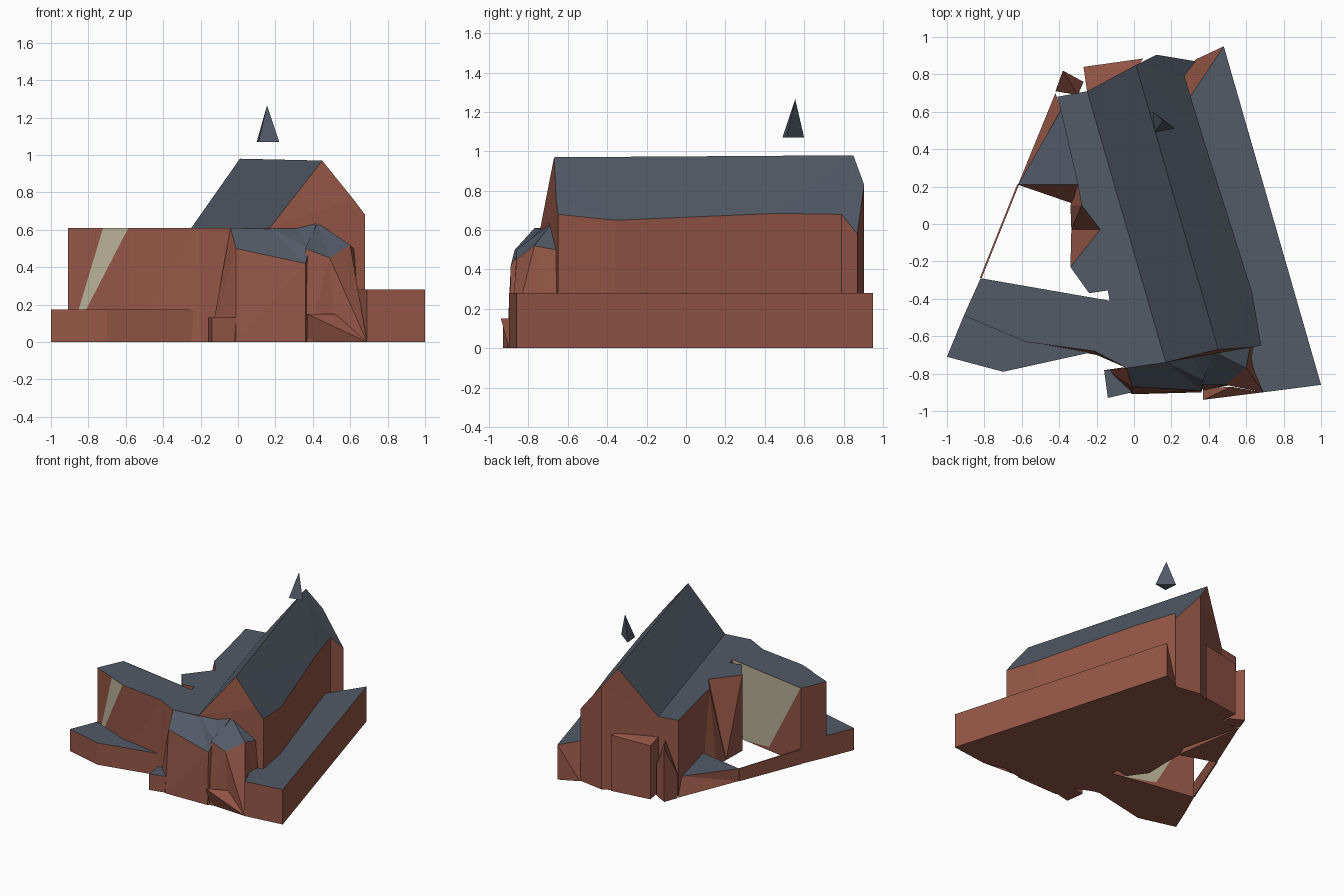
import bpy, bmesh
from mathutils import Vector

if "Cube" in bpy.data.objects:
    bpy.data.objects.remove(bpy.data.objects["Cube"])


def colour(name, rgb):
    m = bpy.data.materials.new(name)
    m.diffuse_color = (*rgb, 1)
    m.use_nodes = True
    m.node_tree.nodes["Principled BSDF"].inputs["Base Color"].default_value = m.diffuse_color
    return m


BRICK, SLATE, CREAM = range(3)
MATS = [colour("brick", (0.30, 0.095, 0.062)),
        colour("slate", (0.085, 0.103, 0.135)),
        colour("cream", (0.50, 0.45, 0.32))]


def build(name, verts, faces, closed=True):
    """faces: list of (indices, material)"""
    bm = bmesh.new()
    vs = [bm.verts.new(v) for v in verts]
    for idx, mat in faces:
        bm.faces.new([vs[i] for i in idx]).material_index = mat
    if closed:
        bmesh.ops.recalc_face_normals(bm, faces=bm.faces)
    bmesh.ops.triangulate(bm, faces=[f for f in bm.faces if len(f.verts) > 3])
    me = bpy.data.meshes.new(name)
    bm.to_mesh(me)
    bm.free()
    for m in MATS:
        me.materials.append(m)
    ob = bpy.data.objects.new(name, me)
    bpy.context.collection.objects.link(ob)
    return ob


def block(name, top, height=None, foot=None, cap=SLATE):
    """Walls from an outline on the ground up to a cap; foot moves single corners of the ground outline."""
    foot = foot or {}
    n = len(top)
    up = [(p[0], p[1], height if height is not None else p[2]) for p in top]
    down = [(*foot.get(i, p[:2]), 0) for i, p in enumerate(top)]
    faces = [(list(range(n)), cap), (list(range(n, 2 * n)), BRICK)]
    faces += [([i, (i + 1) % n, n + (i + 1) % n, n + i], BRICK) for i in range(n)]
    return build(name, up + down, faces)


# Nave: steep roof over a gabled body
L0, R0, K0 = (.17, -.74, .61), (.45, -.67, .97), (.62, -.66, .76)
E = [(.68, -.65, .68), (.63, -.36, .65), (.37, .46, .685), (.27, .79, .68), (.33, .87, .58)]
B, R1, L1 = (.12, .905, .83), (.01, .85, .98), (-.25, .71, .61)
loop = [L0, R0, K0] + E + [B, R1, L1]
ground = [(p[0], p[1], 0) for p in [L0] + E + [B, L1]]
roof = [(0, 1, 9, 10), (1, 2, 3, 4), (1, 4, 5), (1, 5, 9), (9, 5, 6), (9, 6, 8), (8, 6, 7)]
walls = [(11, 0, 1, 2, 3, 12), (17, 8, 9, 10, 18), (16, 7, 8, 17), (18, 10, 0, 11)]
walls += [(12 + i, 3 + i, 4 + i, 13 + i) for i in range(4)]
walls.append(tuple(range(11, 19)))
build("nave", loop + ground, [(f, SLATE) for f in roof] + [(f, BRICK) for f in walls])

# Flat-roofed side building and west wing
block("flat_wing", [
    (.17, -.74), (-.25, .71), (-.41, .68), (-.39, .60), (-.30, .21), (-.28, .10), (-.18, -.03),
    (-.34, -.23), (-.24, -.37), (-.14, -.355), (-.13, -.41), (-.82, -.29), (-.91, -.49),
    (-.58, -.63), (-.21, -.68), (-.04, -.77)], .61,
    foot={5: (-.34, .10), 6: (-.335, -.03), 14: (-.20, -.70)})

# Long low aisle
block("low_aisle", [(.69, -.90), (1, -.86), (.48, .95), (.30, .68), (.26, .66), (.60, -.60), (.64, -.78)],
      .28, foot={3: (.33, .88), 4: (.2, .7)})

# Low terrace in front of the wing
block("terrace", [(-.91, -.49), (-1, -.71), (-.70, -.79), (-.20, -.68), (-.58, -.63)], .175)

# Front porch with a sloping roof
block("porch", [(-.04, -.77, .61), (-.01, -.87, .50), (.36, -.89, .42), (.38, -.84, .50),
                (.42, -.69, .64), (.31, -.71, .61), (.17, -.735, .61)],
      foot={0: (-.15, -.78), 1: (-.01, -.91), 2: (.36, -.90)})

# Corner turret flaring towards the ground
block("turret", [(.36, -.86, .50), (.49, -.86, .45), (.60, -.77, .52), (.62, -.66, .50), (.42, -.68, .64)],
      foot={0: (.37, -.89), 1: (.52, -.86), 2: (.69, -.90), 3: (.66, -.64)})

# Sloping plinth at the turret foot
build("turret_plinth", [(.37, -.94, .15), (.52, -.87, .15), (.69, -.90, 0), (.37, -.88, 0)],
      [((0, 1, 2), BRICK), ((0, 2, 3), BRICK), ((0, 3, 1), BRICK), ((1, 3, 2), BRICK)])

# Small step block beside the porch
block("step_block", [(-.16, -.78), (-.14, -.93), (-.01, -.90), (-.02, -.78)], .13)

# Courtyard lean-to and thin yard wall
block("lean_to", [(-.62, .21, .10), (-.30, .21, .14), (-.39, .61, .13)],
      foot={1: (-.33, .11), 2: (-.42, .70)})
block("yard_wall", [(-.625, .21, .10), (-.825, -.29, .12), (-.815, -.29, .12), (-.615, .21, .10)], cap=BRICK)

# Rear buttresses
block("rear_buttress", [(-.27, .84, .43), (-.25, .70, .45), (.01, .83, .46), (.05, .885, .45)], cap=BRICK)
block("corner_buttress", [(-.38, .82, .43), (-.42, .71, .20), (-.30, .69, .43), (-.27, .76, .25)], cap=BRICK)


def wall_plate(name, a, b, corners):
    """Thin painted panel on the wall line a-b; corners are (x, z)."""
    out = Vector((b[1] - a[1], a[0] - b[0])).normalized() * .004
    pts = []
    for x, z in corners:
        y = a[1] + (b[1] - a[1]) * (x - a[0]) / (b[0] - a[0])
        pts.append((x + out.x, y + out.y, z))
    build(name, pts, [(range(len(pts)), CREAM)], closed=False)


# Pale panels on the wing, front and courtyard sides
wall_plate("front_panel", (-.91, -.49), (-.58, -.63), [(-.85, .175), (-.81, .175), (-.585, .61), (-.72, .61)])
wall_plate("courtyard_panel", (-.13, -.41), (-.82, -.29), [(-.24, 0), (-.50, .03), (-.82, .61), (-.13, .61)])

# Small spire above the ridge
build("spire", [(.10, .60, 1.07), (.11, .49, 1.07), (.22, .51, 1.07), (.155, .555, 1.265)],
      [((0, 1, 2), SLATE), ((0, 1, 3), SLATE), ((1, 2, 3), SLATE), ((2, 0, 3), SLATE)])
